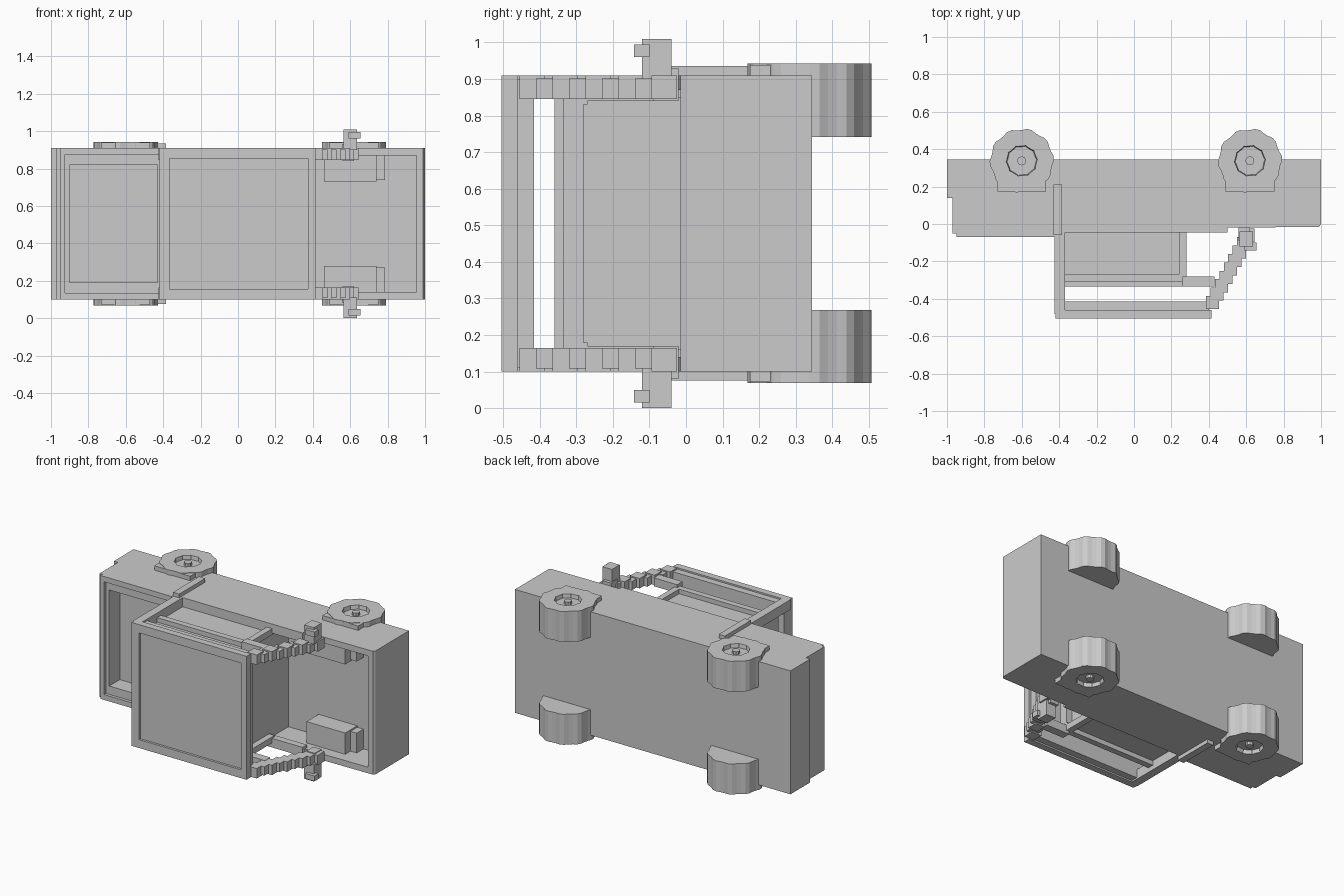
import bpy, bmesh, math
from mathutils import Matrix, Vector

if "Cube" in bpy.data.objects:
    bpy.data.objects.remove(bpy.data.objects["Cube"])

MID = 0.505  # centre of the width (z)


def make(name, bm):
    bmesh.ops.recalc_face_normals(bm, faces=bm.faces[:])
    me = bpy.data.meshes.new(name)
    bm.to_mesh(me)
    bm.free()
    ob = bpy.data.objects.new(name, me)
    bpy.context.collection.objects.link(ob)
    return ob


def add_box(bm, x, y, z):
    c = Vector(((x[0] + x[1]) / 2, (y[0] + y[1]) / 2, (z[0] + z[1]) / 2))
    m = Matrix.Translation(c) @ Matrix.Diagonal((x[1] - x[0], y[1] - y[0], z[1] - z[0], 1))
    bmesh.ops.create_cube(bm, size=1, matrix=m)


def box(name, x, y, z):
    bm = bmesh.new()
    add_box(bm, x, y, z)
    return make(name, bm)


def flip(z):
    return (2 * MID - z[1], 2 * MID - z[0])


def pair(name, x, y, z):
    box(name + "_near", x, y, z)
    box(name + "_far", x, y, flip(z))


def prism(bm, pts, z0, depth):
    """Closed x/y outline extruded along z."""
    f = bm.faces.new([bm.verts.new((x, y, z0)) for x, y in pts])
    r = bmesh.ops.extrude_face_region(bm, geom=[f])
    bmesh.ops.translate(bm, vec=(0, 0, depth),
                        verts=[v for v in r["geom"] if isinstance(v, bmesh.types.BMVert)])
    bmesh.ops.recalc_face_normals(bm, faces=bm.faces[:])


def cut(ob, x, y, z):
    c = box("cutter", x, y, z)
    c.hide_render = True
    c.hide_viewport = True
    m = ob.modifiers.new("cut", "BOOLEAN")
    m.operation = "DIFFERENCE"
    m.solver = "EXACT"
    m.object = c


# Body shell: side profile extruded across the width
bm = bmesh.new()
prism(bm, [(-1, .345), (-1, .14), (-.97, .14), (-.97, -.05), (-.42, -.05),
           (-.42, -.03), (.5, -.03), (.5, -.02), (.99, -.015), (1, 0), (1, .345)], .1, .81)
body = make("body", bm)
cut(body, (-.9, -.43), (-.3, .06), (.19, .82))      # load bed
cut(body, (.24, .955), (-.3, .18), (.14, .87))      # open front bay

# Load bed rim
pair("bed_rail", (-.95, -.42), (-.07, -.04), (.1, .135))
box("tailgate_rail", (-.95, -.925), (-.07, -.04), (.1, .91))

# Wheel housings inside the front bay
pair("wheel_housing", (.46, .74), (.055, .2), (.13, .28))
pair("wheel_housing_step", (.73, .785), (.11, .2), (.13, .27))

# Cab: interior block, shelf, rear wall
box("cab_interior", (-.4, .24), (-.28, .19), (.16, .85))
pair("cab_side_frame", (-.38, .28), (-.31, -.27), (.13, .18))
pair("cab_side_front_post", (.24, .28), (-.3, -.02), (.13, .17))
pair("cab_side_sill", (-.4, .5), (-.045, 0), (.1, .16))
box("cab_shelf", (-.4, .28), (-.335, -.28), (.16, .85))
pair("cab_shelf_end", (.26, .43), (-.335, -.28), (.11, .165))
box("cab_rear_wall", (-.42, -.38), (-.36, 0), (.12, .89))

# Roof with a shallow recessed panel
roof = box("roof", (-.42, .415), (-.505, -.46), (.1, .91))
cut(roof, (-.365, .375), (-.6, -.49), (.155, .855))
box("roof_lining", (-.42, .40), (-.465, -.415), (.11, .90))

# Rear pillars and lower side trim
pair("rear_pillar", (-.425, -.37), (-.48, 0), (.1, .165))
pair("rear_side_trim", (-.43, -.385), (-.06, .21), (.075, .12))

# Stepped windscreen pillars, merged blocks along a slope
for side in ("near", "far"):
    bm = bmesh.new()
    n = 9
    for i in range(n):
        t = i / (n - 1)
        x, y = .42 + .19 * t, -.42 + .36 * t
        z = (.1 + .008 * (i % 2), .165)
        add_box(bm, (x - .035, x + .035), (y - .035, y + .035), z if side == "near" else flip(z))
    make("windscreen_pillar_" + side, bm)

# Side mirrors
pair("mirror", (.565, .635), (-.12, -.04), (0, .11))
pair("mirror_lug", (.59, .655), (-.142, -.10), (.015, .05))
pair("mirror_arm", (.56, .62), (-.09, -.02), (.08, .17))


# Wheels: ribbed tread, flat inner edge, dished hub with a cap
def wheel(name, cx, outer, sign):
    cy, n = .338, 40
    pts = []
    for i in range(n):
        a = 2 * math.pi * i / n
        rad = .172 if i % 4 < 2 else .164
        pts.append((cx + rad * math.cos(a), cy + rad * math.sin(a)))
    bm = bmesh.new()
    prism(bm, pts, outer, .2 * sign)
    cap = min((g for g in bm.faces if len(g.verts) == n),
              key=lambda g: abs(g.calc_center_median().z - outer))
    bmesh.ops.inset_region(bm, faces=[cap], thickness=.085)
    bmesh.ops.inset_region(bm, faces=[cap], thickness=.004)
    for v in cap.verts:
        v.co.z += .025 * sign
    bmesh.ops.create_cone(bm, cap_ends=True, segments=10, radius1=.024, radius2=.024,
                          depth=.03, matrix=Matrix.Translation((cx, cy, outer + .02 * sign)))
    make(name, bm)


for label, cx in (("rear", -.6), ("front", .62)):
    wheel(label + "_wheel_near", cx, .068, 1)
    wheel(label + "_wheel_far", cx, 2 * MID - .068, -1)
    # Square fender edge beside each wheel
    pair(label + "_flare", (cx - .13, cx + .13), (.175, .24), (.071, .12))
